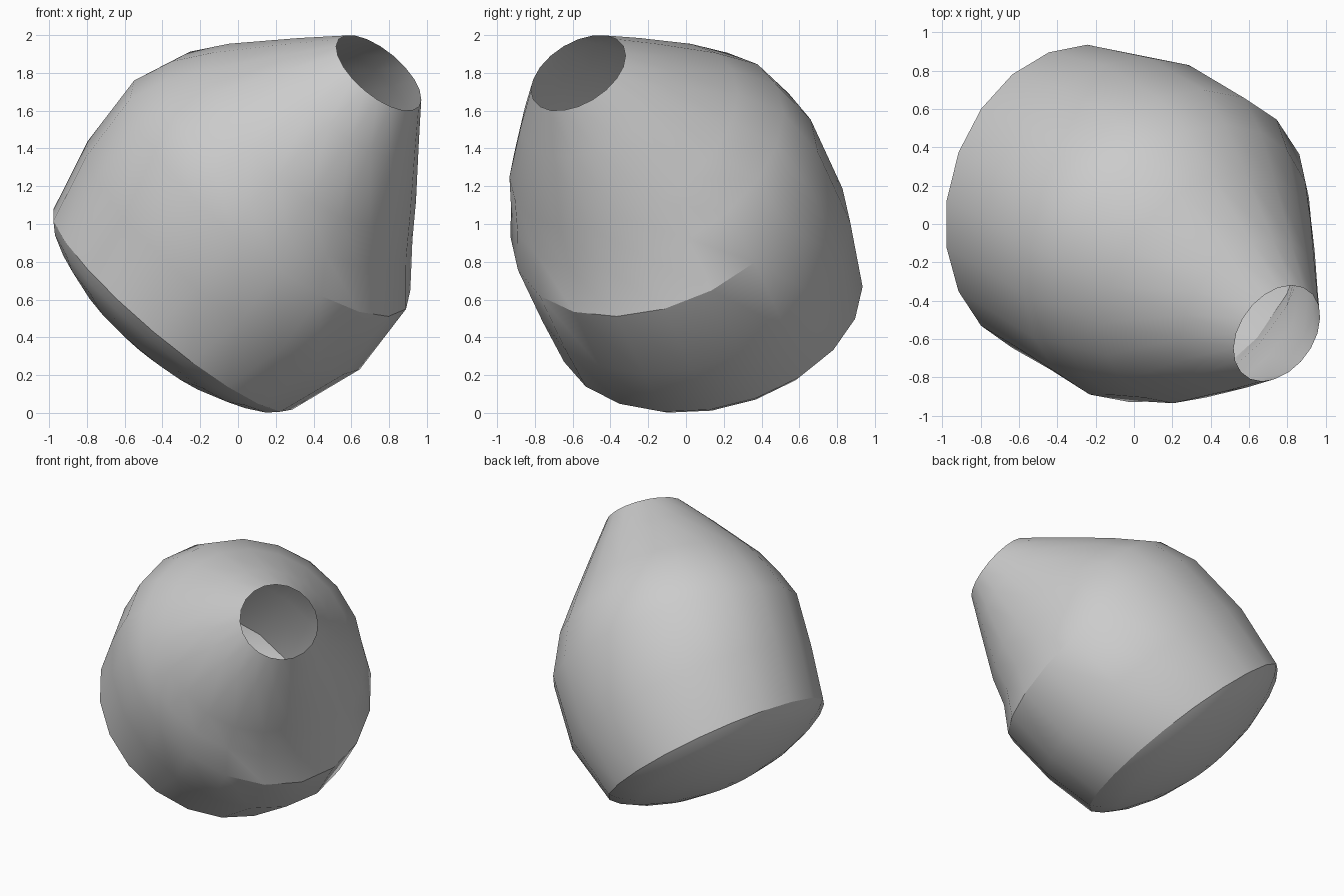
import bpy, bmesh, math
from mathutils import Vector

if "Cube" in bpy.data.objects:
    bpy.data.objects.remove(bpy.data.objects["Cube"])

SEGMENTS = 20
AXIS = Vector((0.58, -0.43, 0.69)).normalized()
RIM_AXIS = Vector((0.63, -0.19, 0.75)).normalized()
RIM = Vector((-0.345, 0.125, 0.548))
RIM_R = 0.825
SIDE = Vector((-0.765, 0, 0.644))

# centre, tilt towards the lower rim, radius across the front, radius across the side
SECTIONS = [((0.745, -0.57, 1.80), 0, 0.277, 0.277),
            ((0.60, -0.475, 1.67), 0, 0.44, 0.44),
            ((0.39, -0.33, 1.47), 0, 0.68, 0.67),
            ((0.27, -0.205, 1.34), 0.1, 0.81, 0.79),
            ((0.17, -0.115, 1.155), 0.4, 0.94, 0.865),
            ((-0.075, 0.035, 0.835), 0.7, 0.94, 0.865),
            (RIM, 1, RIM_R, RIM_R)]


def add_ring(bm, centre, normal, ru, rv):
    u = (SIDE - normal * SIDE.dot(normal)).normalized()
    v = normal.cross(u)
    ring = []
    for i in range(SEGMENTS):
        a = 2 * math.pi * i / SEGMENTS
        ring.append(bm.verts.new(centre + u * ru * math.cos(a) + v * rv * math.sin(a)))
    return ring


def bridge(bm, hi, lo):
    for i in range(SEGMENTS):
        j = (i + 1) % SEGMENTS
        bm.faces.new((hi[i], lo[i], lo[j], hi[j]))


def finish(bm, name):
    mesh = bpy.data.meshes.new(name)
    bm.to_mesh(mesh)
    bm.free()
    obj = bpy.data.objects.new(name, mesh)
    bpy.context.collection.objects.link(obj)
    mesh.materials.append(grey)
    bpy.ops.object.select_all(action='DESELECT')
    bpy.context.view_layer.objects.active = obj
    obj.select_set(True)
    bpy.ops.object.shade_smooth_by_angle(angle=math.radians(30))


grey = bpy.data.materials.new("plain grey")
grey.diffuse_color = (0.6, 0.6, 0.6, 1)
grey.use_nodes = True
grey.node_tree.nodes["Principled BSDF"].inputs["Base Color"].default_value = grey.diffuse_color

# tilted jar wall, open at the mouth
bm = bmesh.new()
rings = [add_ring(bm, Vector(c), AXIS.lerp(RIM_AXIS, k).normalized(), ru, rv)
         for c, k, ru, rv in SECTIONS]
for hi, lo in zip(rings, rings[1:]):
    bridge(bm, hi, lo)
finish(bm, "jar_wall")

# shallow domed bottom under the rim
bm = bmesh.new()
rings = []
for s in (1.0, 0.93, 0.8, 0.56, 0.28):
    depth = 0.255 * (1 - s * s) ** 0.75
    rings.append(add_ring(bm, RIM - RIM_AXIS * depth, RIM_AXIS, RIM_R * s, RIM_R * s))
for hi, lo in zip(rings, rings[1:]):
    bridge(bm, hi, lo)
tip = bm.verts.new(RIM - RIM_AXIS * 0.26)
for i in range(SEGMENTS):
    bm.faces.new((rings[-1][i], tip, rings[-1][(i + 1) % SEGMENTS]))
finish(bm, "jar_bottom")
